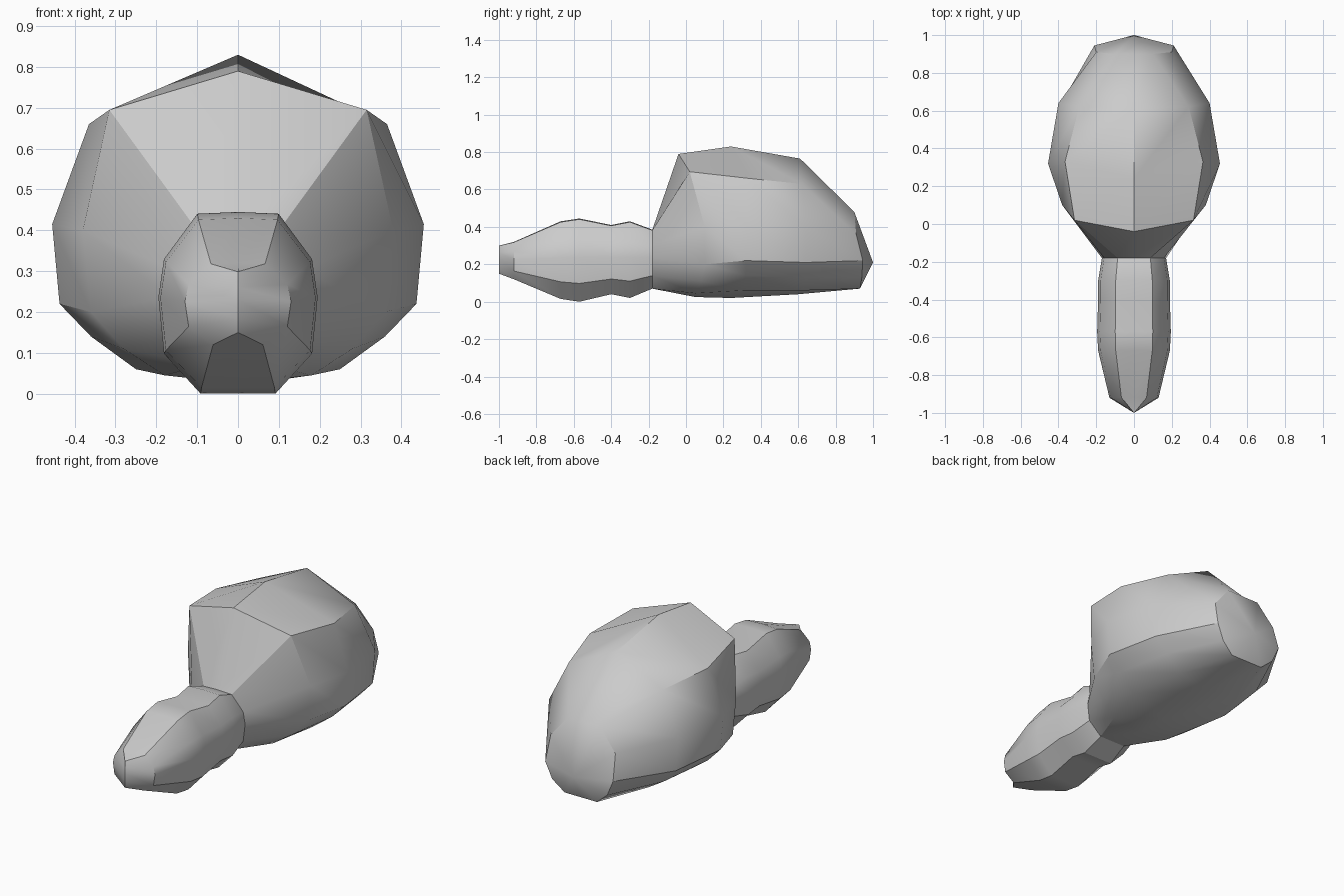
import bpy
import bmesh
import math
from mathutils import Vector

default_cube = bpy.data.objects.get("Cube")
if default_cube:
    bpy.data.objects.remove(default_cube, do_unlink=True)

# Single plain material
grey = bpy.data.materials.new("plain grey")
grey.use_nodes = True
grey.diffuse_color = (0.6, 0.6, 0.6, 1)
grey.node_tree.nodes["Principled BSDF"].inputs["Base Color"].default_value = grey.diffuse_color


def full_ring(half):
    """Mirror a half section, listed from ridge to keel, into a closed ring."""
    mirrored = [Vector((-p.x, p.y, p.z)) for p in reversed(half[1:-1])]
    return half + mirrored


def loft(name, half_sections, end_point=None):
    """Skin the mirrored sections, optionally closing the far end with a fan."""
    bm = bmesh.new()
    rings = [[bm.verts.new(p) for p in full_ring(half)] for half in half_sections]
    count = len(rings[0])
    for first, second in zip(rings, rings[1:]):
        for i in range(count):
            j = (i + 1) % count
            bm.faces.new((first[i], first[j], second[j], second[i]))
    if end_point:
        apex = bm.verts.new(end_point)
        for i in range(count):
            bm.faces.new((rings[-1][i], rings[-1][(i + 1) % count], apex))
    bmesh.ops.remove_doubles(bm, verts=bm.verts, dist=0.0005)
    bmesh.ops.recalc_face_normals(bm, faces=bm.faces)
    mesh = bpy.data.meshes.new(name)
    bm.to_mesh(mesh)
    bm.free()
    mesh.materials.append(grey)
    part = bpy.data.objects.new(name, mesh)
    bpy.context.collection.objects.link(part)
    bpy.ops.object.select_all(action="DESELECT")
    part.select_set(True)
    bpy.context.view_layer.objects.active = part
    bpy.ops.object.shade_smooth_by_angle(angle=math.radians(32))
    return part


# Head: one faceted section scaled along the length
HEAD_SECTION = [(0, 1), (0.51, 0.99), (0.93, 0.74), (1, 0.53),
                (0.93, 0.22), (0.47, 0), (0, 0)]


def head_section(y, top, bottom, half_width):
    return [Vector((half_width * u, y, bottom + (top - bottom) * v))
            for u, v in HEAD_SECTION]


head_stations = [
    (-1, 0.3, 0.15, 0),
    (-0.92, 0.32, 0.12, 0.13),
    (-0.67, 0.43, 0.015, 0.19),
    (-0.57, 0.445, 0, 0.195),
    (-0.4, 0.41, 0.04, 0.19),
    (-0.3, 0.43, 0.02, 0.19),
    (-0.18, 0.385, 0.07, 0.17),
]
head_sections = [head_section(*station) for station in head_stations]
loft("head", head_sections)

# Body: lengthwise rails, each running from the shoulders to the rump
ridge = [(0, -0.04, 0.79), (0, 0.24, 0.83), (0, 0.61, 0.765), (0, 0.9, 0.48)]
shoulder = [(0.315, 0.02, 0.695), (0.365, 0.33, 0.66), (0.29, 0.62, 0.63), (0.1, 0.9, 0.48)]
flank = [(0.38, 0.1, 0.4), (0.455, 0.32, 0.415), (0.4, 0.64, 0.4), (0.2, 0.91, 0.36)]
haunch = [(0.36, 0.1, 0.2), (0.437, 0.32, 0.22), (0.385, 0.64, 0.21), (0.21, 0.945, 0.22)]
lower_side = [(0.28, 0.08, 0.11), (0.36, 0.32, 0.14), (0.31, 0.64, 0.13), (0.17, 0.94, 0.13)]
belly = [(0.18, 0.05, 0.045), (0.25, 0.3, 0.06), (0.2, 0.62, 0.06), (0.1, 0.93, 0.07)]
keel = [(0, 0.05, 0.025), (0, 0.24, 0.02), (0, 0.6, 0.04), (0, 0.93, 0.07)]

rails = (ridge, shoulder, flank, haunch, lower_side, belly, keel)
body_sections = [[Vector(p) for p in section] for section in zip(*rails)]

# The body starts on the last head section so the neck joins cleanly
loft("body", [head_sections[-1]] + body_sections, end_point=(0, 1, 0.21))
